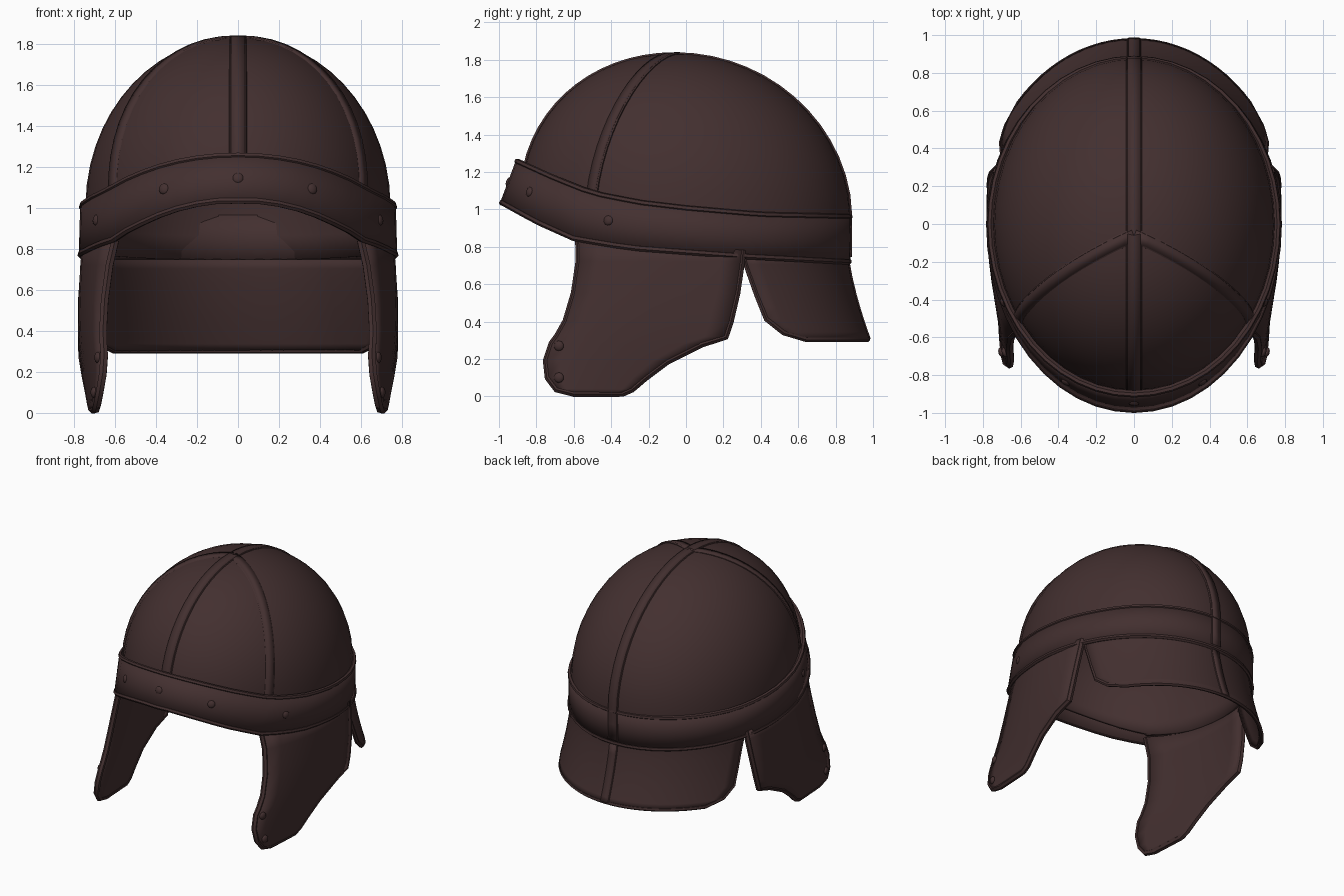
import bpy, bmesh, math
from mathutils import Vector

if "Cube" in bpy.data.objects:
    bpy.data.objects.remove(bpy.data.objects["Cube"])

leather = bpy.data.materials.new("dark brown leather")
leather.diffuse_color = (0.056, 0.029, 0.029, 1)
leather.use_nodes = True
leather.node_tree.nodes["Principled BSDF"].inputs["Base Color"].default_value = leather.diffuse_color


def lerp_table(table, k):
    """Piecewise-linear lookup; rows are (key, values...) with rising keys."""
    if k <= table[0][0]:
        return table[0][1:]
    for a, b in zip(table, table[1:]):
        if k <= b[0]:
            f = (k - a[0]) / (b[0] - a[0])
            return tuple(p + (q - p) * f for p, q in zip(a[1:], b[1:]))
    return table[-1][1:]


def finish(ob, angle=35):
    ob.data.materials.clear()
    ob.data.materials.append(leather)
    bpy.ops.object.select_all(action='DESELECT')
    bpy.context.view_layer.objects.active = ob
    ob.select_set(True)
    bpy.ops.object.shade_smooth_by_angle(angle=math.radians(angle))
    return ob


def sheet(name, rows, thick, wrap=False):
    """Skin a grid of points and give it thickness."""
    bm = bmesh.new()
    vs = [[bm.verts.new(p) for p in r] for r in rows]
    n = len(rows[0])
    for a, b in zip(vs, vs[1:]):
        for i in range(n if wrap else n - 1):
            j = (i + 1) % n
            bm.faces.new((a[i], a[j], b[j], b[i]))
    bmesh.ops.remove_doubles(bm, verts=bm.verts, dist=0.0005)
    bmesh.ops.recalc_face_normals(bm, faces=bm.faces)
    me = bpy.data.meshes.new(name)
    bm.to_mesh(me)
    bm.free()
    ob = bpy.data.objects.new(name, me)
    bpy.context.collection.objects.link(ob)
    m = ob.modifiers.new("thickness", 'SOLIDIFY')
    m.thickness, m.offset = thick, 0
    return finish(ob)


def piping(name, pts, r=0.014, cyclic=False):
    """Thin raised trim along a path."""
    cu = bpy.data.curves.new(name, 'CURVE')
    cu.dimensions = '3D'
    cu.bevel_depth, cu.bevel_resolution, cu.use_fill_caps = r, 1, True
    sp = cu.splines.new('POLY')
    sp.points.add(len(pts) - 1)
    for q, p in zip(sp.points, pts):
        q.co = (*p, 1)
    sp.use_cyclic_u = cyclic
    ob = bpy.data.objects.new(name, cu)
    bpy.context.collection.objects.link(ob)
    bpy.ops.object.select_all(action='DESELECT')
    bpy.context.view_layer.objects.active = ob
    ob.select_set(True)
    bpy.ops.object.convert(target='MESH')
    return finish(bpy.context.object)


def strap(name, path, width=0.07):
    """Raised seam strip lying on the shell, with piped edges."""
    left, right = [], []
    for i, p in enumerate(path):
        t = path[min(i + 1, len(path) - 1)] - path[max(i - 1, 0)]
        out = (p - Vector((0, 0, 0.85))).normalized()
        side = t.cross(out).normalized() * width / 2
        left.append(p + side)
        right.append(p - side)
    sheet(name, [left, right], 0.02)
    piping(name + "_edge_a", left, 0.008)
    piping(name + "_edge_b", right, 0.008)


def rivet(name, p, normal, r=0.028):
    bpy.ops.mesh.primitive_uv_sphere_add(segments=10, ring_count=6, radius=r, location=p)
    ob = bpy.context.object
    ob.name = name
    ob.scale = (1, 1, 0.55)
    ob.rotation_euler = Vector(normal).to_track_quat('Z', 'Y').to_euler()
    finish(ob, 60)


# Brow band edges; angle 0 is the front, pi the back
UPPER = [(-0.9, 1.26), (-0.7, 1.17), (-0.5, 1.09), (-0.25, 1.04), (0, 1.01), (0.4, 0.975), (0.88, 0.965)]
LOWER = [(-0.98, 1.03), (-0.8, 0.93), (-0.6, 0.84), (-0.3, 0.79), (0.3, 0.745), (0.87, 0.715)]


def band(a, f, push=0.0):
    """Point on the band, f = 0 lower edge to 1 upper edge."""
    s, c = math.sin(a), math.cos(a)
    yl = -c * ((0.98 if c > 0 else 0.865) + push)
    yu = -c * ((0.895 if c > 0 else 0.87) + push)
    lo = Vector(((0.762 + push) * s, yl, lerp_table(LOWER, yl)[0]))
    up = Vector(((0.755 + push) * s, yu, lerp_table(UPPER, yu)[0]))
    return lo.lerp(up, f)


def dome(a, t, push=0.0):
    """Point on the bowl, t = 0 at the rim to 1 at the crown."""
    z0 = band(a, 0.12).z
    h = math.sin(t * math.pi / 2) ** 0.95
    z = z0 + (1.82 - z0) * h
    k = max(0.0, (z - 1.0) / 0.82)
    r = max(0.0, 1 - k ** 2.02) ** (1 / 2.02) if t < 1 else 0
    return Vector(((0.732 + push) * r * math.sin(a),
                   -(0.868 + push) * r * math.cos(a) - 0.06 * k, z + push * k))


N = 48
angles = [2 * math.pi * i / N for i in range(N)]
sheet("bowl", [[dome(a, j / 16) for a in angles] for j in range(17)], 0.025, True)
sheet("brow_band", [[band(a, f) for a in angles] for f in (0, 0.5, 1)], 0.03, True)
for f, nm in ((0.02, "lower"), (0.98, "upper")):
    piping("band_trim_" + nm, [band(a, f, 0.006) for a in angles], 0.016, True)

# Seam straps over the bowl
ts = [j / 16 for j in range(17)]
crest = [dome(0, t, 0.01) for t in ts] + [dome(math.pi, t, 0.01) for t in reversed(ts[:-1])]
strap("centre_strap", crest)
for s, nm in ((1, "right"), (-1, "left")):
    strap("side_strap_" + nm,
          [dome(s * math.radians(53 + 17 * t), t, 0.01) for t in ts[:-1]] + [Vector((0, -0.06, 1.83))], 0.06)

# Band rivets
for deg in (0, 28, -28, 64, -64):
    a = math.radians(deg)
    rivet("band_rivet", band(a, 0.5, 0.01), (math.sin(a), -math.cos(a), 0.3 * math.cos(a)))

# Cheek flaps: height, front edge y, rear edge y
FLAP = [(0.018, -0.6, -0.34), (0.04, -0.69, -0.29), (0.1, -0.735, -0.22), (0.19, -0.745, -0.1),
        (0.28, -0.715, 0.08), (0.32, -0.685, 0.21), (0.4, -0.64, 0.235), (0.55, -0.595, 0.27),
        (0.72, -0.57, 0.295)]


def cheek(side, y, z, push=0.0):
    """Flap surface: follows the band at the top, nearly flat at the tip."""
    s = (0.84 - z) / 0.84
    rim = 0.742 * math.sqrt(1 - (y / 0.97) ** 2)
    return Vector((side * (rim * (1 - s) + s * (0.715 + 0.05 * (y + 0.2)) + push
                           + 0.03 * math.sin(math.pi * s)), y, z))


for s, nm in ((1, "right"), (-1, "left")):
    rows = [[cheek(s, f + (b - f) * i / 8, z) for i in range(9)] for z, f, b in FLAP]
    # top row follows the slanting band and tucks behind it
    tops = [-0.572 + 0.872 * i / 8 for i in range(9)]
    rows.append([cheek(s, y, lerp_table(LOWER, y)[0] + 0.035) for y in tops])
    sheet("cheek_flap_" + nm, rows, 0.035)
    edge = [r[0] for r in rows[::-1]] + rows[0][1:-1] + [r[-1] for r in rows]
    piping("cheek_trim_" + nm, edge, 0.021)
    for y, z in ((-0.68, 0.27), (-0.68, 0.1)):
        rivet("cheek_rivet_" + nm, cheek(s, y, z, 0.02), (s, -0.3, 0))

# Neck guard: drop fraction, y of the side edge
GUARD = [(0, 0.31), (0.1, 0.32), (0.48, 0.38), (0.76, 0.43), (0.92, 0.52), (1, 0.64)]


def neck(u, v, push=0.0):
    """Flared guard, u across from side to side, v downwards."""
    flare = v ** 1.4
    ry = 0.855 + 0.115 * flare + push
    a = u * math.acos(lerp_table(GUARD, v)[0] / ry)
    return Vector(((0.745 + 0.065 * flare + push) * math.sin(a), ry * math.cos(a), 0.75 - 0.445 * v))


us = [i / 12 - 1 for i in range(25)]
vs = [0, 0.1, 0.25, 0.48, 0.62, 0.76, 0.86, 0.92, 1]
rows = [[neck(u, v) for u in us] for v in vs]
sheet("neck_guard", rows, 0.025)
piping("neck_trim", [r[0] for r in rows] + rows[-1][1:-1] + [r[-1] for r in rows[::-1]], 0.015)
strap("neck_strap", [neck(0, v, 0.008) for v in vs[1:]], 0.06)
